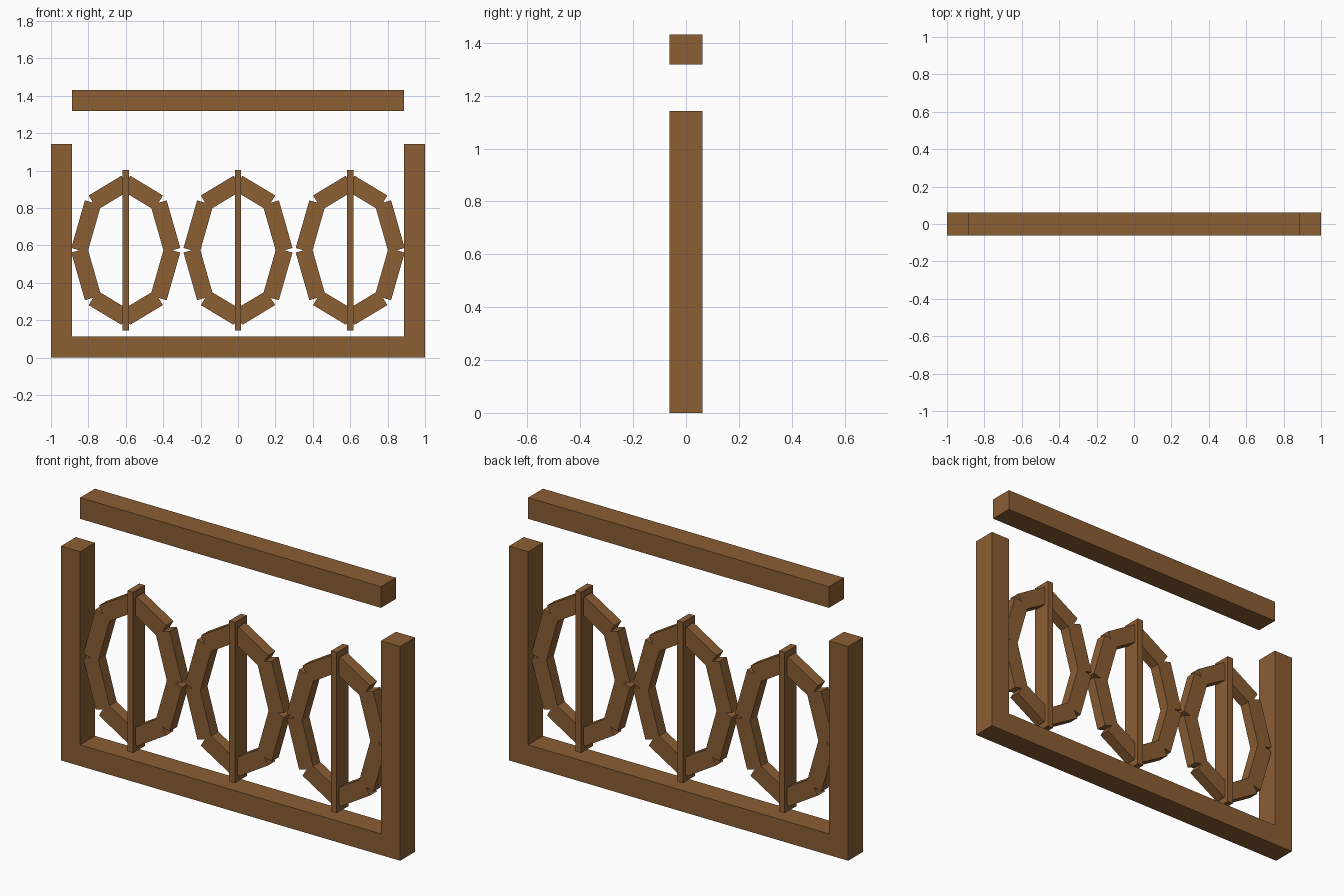
import bpy, bmesh, math
from mathutils import Matrix, Vector

if "Cube" in bpy.data.objects:
    bpy.data.objects.remove(bpy.data.objects["Cube"])

wood = bpy.data.materials.new("brown wood")
wood.diffuse_color = (0.258, 0.112, 0.034, 1)
wood.use_nodes = True
wood.node_tree.nodes["Principled BSDF"].inputs["Base Color"].default_value = wood.diffuse_color


def make_object(name, boxes):
    """Build one object from boxes: (centre, size, tilt about y)."""
    bm = bmesh.new()
    for centre, size, tilt in boxes:
        m = (Matrix.Translation(centre) @ Matrix.Rotation(tilt, 4, 'Y')
             @ Matrix.Diagonal((*size, 1)))
        bmesh.ops.create_cube(bm, size=1, matrix=m)
    mesh = bpy.data.meshes.new(name)
    bm.to_mesh(mesh)
    bm.free()
    mesh.materials.append(wood)
    obj = bpy.data.objects.new(name, mesh)
    bpy.context.collection.objects.link(obj)
    return obj


DEPTH = 0.125
BEAM = 0.113          # post width and rail height
POST_H = 1.142
MID_Z = 0.574         # height of the oval centres

# Frame: two posts, bottom rail and the raised top rail
for side, label in ((-1, "left"), (1, "right")):
    make_object(label + "_post", [((side * (1 - BEAM / 2), 0, POST_H / 2),
                                   (BEAM, DEPTH, POST_H), 0)])
rail = (2 - 2 * BEAM, DEPTH, BEAM)
make_object("bottom_rail", [((0, 0, BEAM / 2), rail, 0)])
make_object("top_rail", [((0, 0, 1.374), rail, 0)])

# Oval rings: eight square-ended boards between points of an ellipse
RX, RZ = 0.248, 0.36
for i, cx in enumerate((-0.6, 0, 0.6), 1):
    pts = [Vector((cx + RX * math.cos(k * math.pi / 4), 0,
                   MID_Z + RZ * math.sin(k * math.pi / 4))) for k in range(9)]
    boards = []
    for a, b in zip(pts, pts[1:]):
        d = b - a
        boards.append(((a + b) / 2, (d.length, 0.06, 0.09), -math.atan2(d.z, d.x)))
    make_object(f"oval_ring_{i}", boards)
    # Thin upright bar through the middle of the ring
    make_object(f"centre_bar_{i}", [((cx, 0, MID_Z), (0.034, 0.1, 0.856), 0)])
